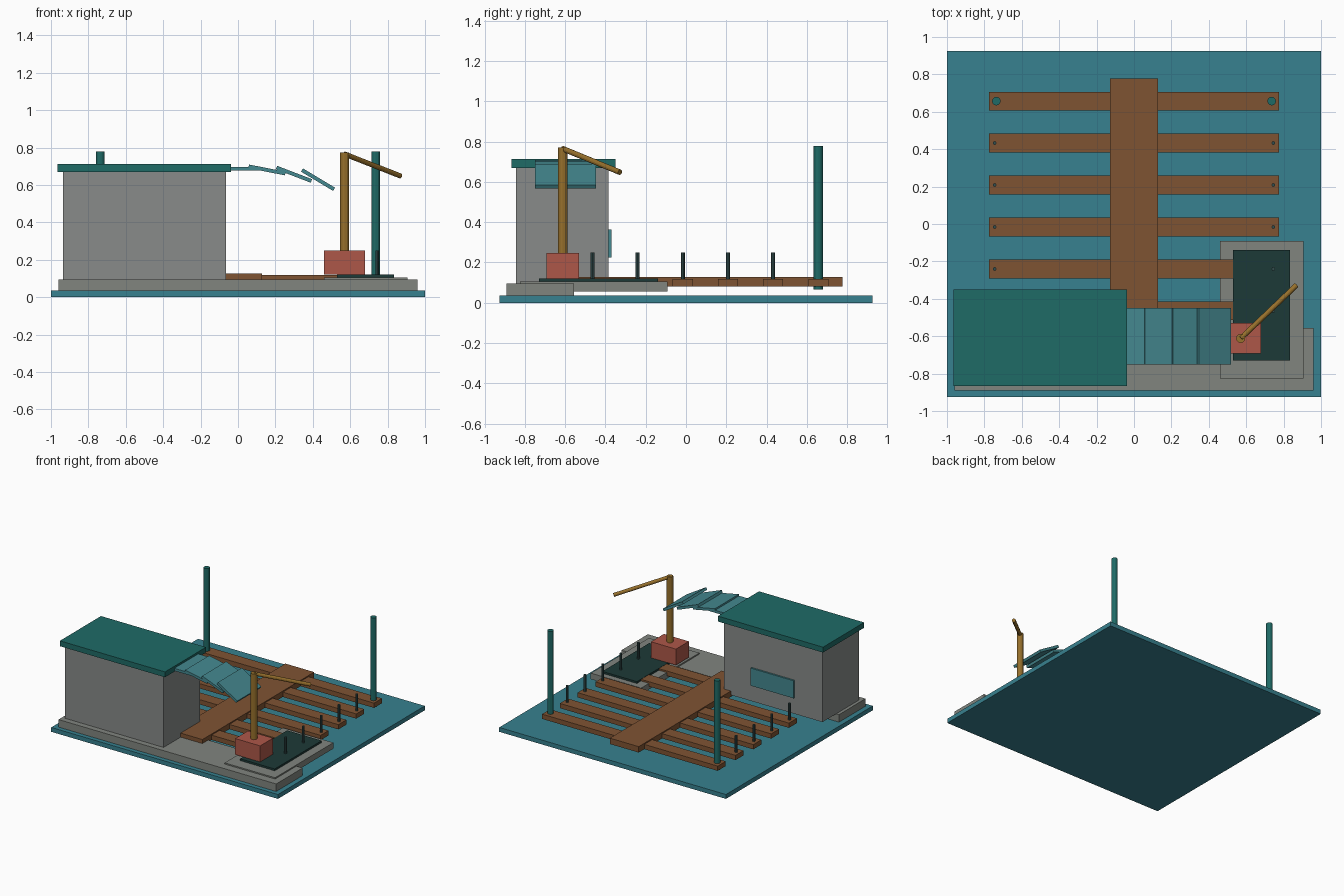
import bpy
import math
from mathutils import Vector

if "Cube" in bpy.data.objects:
    bpy.data.objects.remove(bpy.data.objects["Cube"])


def material(name, r, g, b):
    m = bpy.data.materials.new(name)
    m.diffuse_color = tuple((c / 255) ** 2.2 for c in (r, g, b)) + (1,)
    m.use_nodes = True
    m.node_tree.nodes["Principled BSDF"].inputs["Base Color"].default_value = m.diffuse_color
    return m


WATER = material("water", 58, 128, 142)
TEAL = material("roof_teal", 36, 106, 102)
CANOPY = material("canopy_teal", 70, 135, 142)
WOOD = material("wood", 126, 84, 54)
STONE = material("stone", 128, 132, 126)
WALL = material("wall", 135, 138, 136)
DARK = material("dark_plate", 34, 60, 58)
IRON = material("iron", 55, 80, 80)
RED = material("red", 172, 88, 74)
BRASS = material("brass", 150, 112, 48)


def box(name, x, y, z, mat, tilt=0):
    """Box from (min, max) ranges, optionally tilted about y."""
    bpy.ops.mesh.primitive_cube_add(
        size=1, location=[(a + b) / 2 for a, b in (x, y, z)])
    o = bpy.context.object
    o.name = name
    o.scale = [b - a for a, b in (x, y, z)]
    o.rotation_euler.y = tilt
    o.data.materials.append(mat)
    return o


def rod(name, start, end, radius, mat, sides=12):
    a, b = Vector(start), Vector(end)
    bpy.ops.mesh.primitive_cylinder_add(
        vertices=sides, radius=radius, depth=(b - a).length, location=(a + b) / 2)
    o = bpy.context.object
    o.name = name
    o.rotation_euler = (b - a).to_track_quat('Z', 'Y').to_euler()
    o.data.materials.append(mat)
    return o


# water and quay
box("water_base", (-1, 1), (-0.925, 0.925), (0, 0.035), WATER)
box("quay", (-0.96, 0.96), (-0.89, -0.557), (0.035, 0.095), STONE)
box("loading_slab", (0.46, 0.905), (-0.825, -0.092), (0.057, 0.105), STONE)
box("loading_plate", (0.53, 0.835), (-0.73, -0.138), (0.105, 0.12), DARK)

# warehouse
box("warehouse_walls", (-0.935, -0.065), (-0.845, -0.384), (0.095, 0.67), WALL)
box("warehouse_roof", (-0.964, -0.037), (-0.867, -0.35), (0.67, 0.713), TEAL)
box("back_window", (-0.69, -0.31), (-0.39, -0.37), (0.224, 0.364), CANOPY)

# curved canopy made of overlapping slats
slats = [(0.013, 0.687, 0), (0.155, 0.680, 11), (0.299, 0.657, 21), (0.428, 0.628, 31)]
for i, (cx, cz, angle) in enumerate(slats):
    box(f"canopy_slat_{i + 1}", (cx - 0.1, cx + 0.1), (-0.75, -0.448),
        (cz - 0.01, cz + 0.01), CANOPY, math.radians(angle))

# pier with cross fingers and mooring posts
box("pier_walkway", (-0.127, 0.127), (-0.63, 0.778), (0.08, 0.127), WOOD)
for i in range(6):
    y = 0.657 - 0.2243 * i
    box(f"pier_finger_{i + 1}", (-0.775, 0.775), (y - 0.05, y + 0.05), (0.08, 0.118), WOOD)
    for side, s in (("left", -1), ("right", 1)):
        if i == 0:
            rod(f"tall_post_{side}", (s * 0.736, y, 0.065), (s * 0.736, y, 0.778), 0.023, TEAL)
        else:
            rod(f"mooring_post_{side}_{i}", (s * 0.745, y, 0.1), (s * 0.745, y, 0.25), 0.01, IRON, 8)

# crane
box("crane_base", (0.46, 0.68), (-0.692, -0.53), (0.12, 0.248), RED)
rod("crane_mast", (0.57, -0.612, 0.24), (0.57, -0.612, 0.772), 0.024, BRASS)
rod("crane_jib", (0.57, -0.612, 0.765), (0.868, -0.328, 0.648), 0.014, BRASS)
